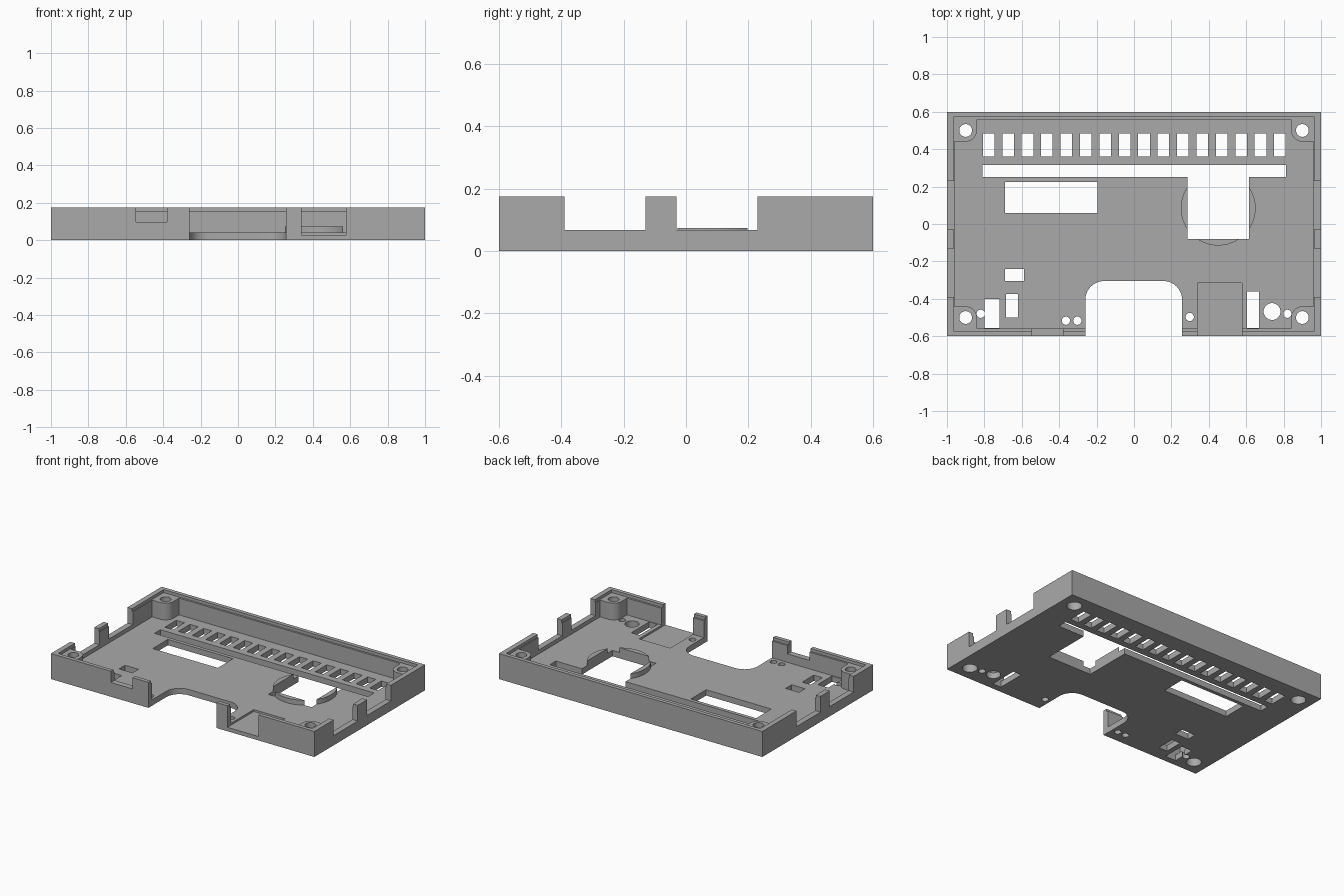
import bpy, bmesh, math

default = bpy.data.objects.get("Cube")
if default:
    bpy.data.objects.remove(default, do_unlink=True)

H, FLOOR, LIP, SILL = 0.175, 0.04, 0.155, 0.067

grey = bpy.data.materials.new("plain grey")
grey.use_nodes = True
grey.diffuse_color = (0.4, 0.4, 0.4, 1)
grey.node_tree.nodes["Principled BSDF"].inputs["Base Color"].default_value = (0.4, 0.4, 0.4, 1)


def prism(name, outline, z0, z1):
    """Extrude a counter-clockwise outline from z0 up to z1."""
    bm = bmesh.new()
    face = bm.faces.new([bm.verts.new((x, y, z0)) for x, y in outline])
    top = bmesh.ops.extrude_face_region(bm, geom=[face])["geom"]
    bmesh.ops.translate(bm, vec=(0, 0, z1 - z0),
                        verts=[v for v in top if isinstance(v, bmesh.types.BMVert)])
    bmesh.ops.recalc_face_normals(bm, faces=bm.faces)
    mesh = bpy.data.meshes.new(name)
    bm.to_mesh(mesh)
    bm.free()
    mesh.materials.append(grey)
    obj = bpy.data.objects.new(name, mesh)
    bpy.context.collection.objects.link(obj)
    return obj


def rect(x0, x1, y0, y1):
    return [(x0, y0), (x1, y0), (x1, y1), (x0, y1)]


def arc(cx, cy, r, a0, a1, n):
    angles = [math.radians(a0 + (a1 - a0) * i / n) for i in range(n + 1)]
    return [(cx + r * math.cos(a), cy + r * math.sin(a)) for a in angles]


def circle(cx, cy, r, n=32):
    return arc(cx, cy, r, 0, 360, n)[:-1]


def combine(outline, z0=-0.1, z1=0.3, operation='DIFFERENCE'):
    """Cut a prism out of the tray, or add it to the tray."""
    tool = prism("helper", outline, z0, z1)
    tool.hide_render = True
    mod = tray.modifiers.new("shape", 'BOOLEAN')
    mod.operation, mod.solver, mod.object = operation, 'EXACT', tool
    bpy.context.view_layer.objects.active = tray
    bpy.ops.object.modifier_apply(modifier=mod.name)
    bpy.data.objects.remove(tool, do_unlink=True)


tray = prism("case_tray", rect(-1, 1, -0.6, 0.6), 0, H)

# Interior, leaving a rounded screw post in each corner
corner = [(0.96, 0.44)] + arc(0.9, 0.5, 0.06, 270, 180, 8) + [(0.84, 0.56)]
inside = (corner + [(-x, y) for x, y in reversed(corner)]
          + [(-x, -y) for x, y in corner] + [(x, -y) for x, y in reversed(corner)])
combine(inside, FLOOR)

# Stepped rim
combine(rect(-0.965, 0.965, -0.573, 0.573), LIP)

# Raised round seat, later cut by the square opening
combine(circle(0.45, 0.085, 0.2, 48), 0.02, 0.073, 'UNION')
combine(rect(0.285, 0.615, -0.08, 0.28))

# Long slot and row of windows
combine(rect(-0.81, 0.813, 0.25, 0.315))
for i in range(16):
    x = -0.777 + i * 0.1038
    combine(rect(x - 0.031, x + 0.031, 0.36, 0.485))

# Rectangular openings in the floor
for opening in ((-0.69, -0.195, 0.06, 0.225), (-0.69, -0.588, -0.305, -0.24),
                (-0.685, -0.62, -0.5, -0.375), (-0.8, -0.72, -0.555, -0.4),
                (0.605, 0.668, -0.555, -0.36)):
    combine(rect(*opening))

# Round openings in the floor
for x, y, r in ((-0.82, -0.48, 0.022), (-0.364, -0.517, 0.022), (-0.303, -0.517, 0.022),
                (0.298, -0.497, 0.022), (0.82, -0.48, 0.022), (0.738, -0.468, 0.045)):
    combine(circle(x, y, r))

# Screw holes, wider at the underside
for sx in (-1, 1):
    for sy in (-1, 1):
        combine(circle(sx * 0.9, sy * 0.5, 0.034))
        combine(circle(sx * 0.9, sy * 0.5, 0.047), -0.1, 0.06)

# Large rounded bay at the front
combine([(-0.26, -0.7), (0.257, -0.7)] + arc(0.157, -0.405, 0.1, 0, 90, 10)
        + arc(-0.16, -0.405, 0.1, 90, 180, 10))

# Front connector pocket and front notch
combine(rect(0.34, 0.577, -0.7, -0.315), 0.027)
combine(rect(-0.545, -0.38, -0.7, -0.5), 0.098)

# Side wall notches
for y0, y1 in ((-0.39, -0.13), (-0.03, 0.23)):
    for x0, x1 in ((-1.1, -0.94), (0.94, 1.1)):
        combine(rect(x0, x1, y0, y1), SILL)

# Flat faces with smooth hole walls
bpy.ops.object.select_all(action='DESELECT')
tray.select_set(True)
bpy.context.view_layer.objects.active = tray
bpy.ops.object.shade_smooth_by_angle(angle=math.radians(30))
